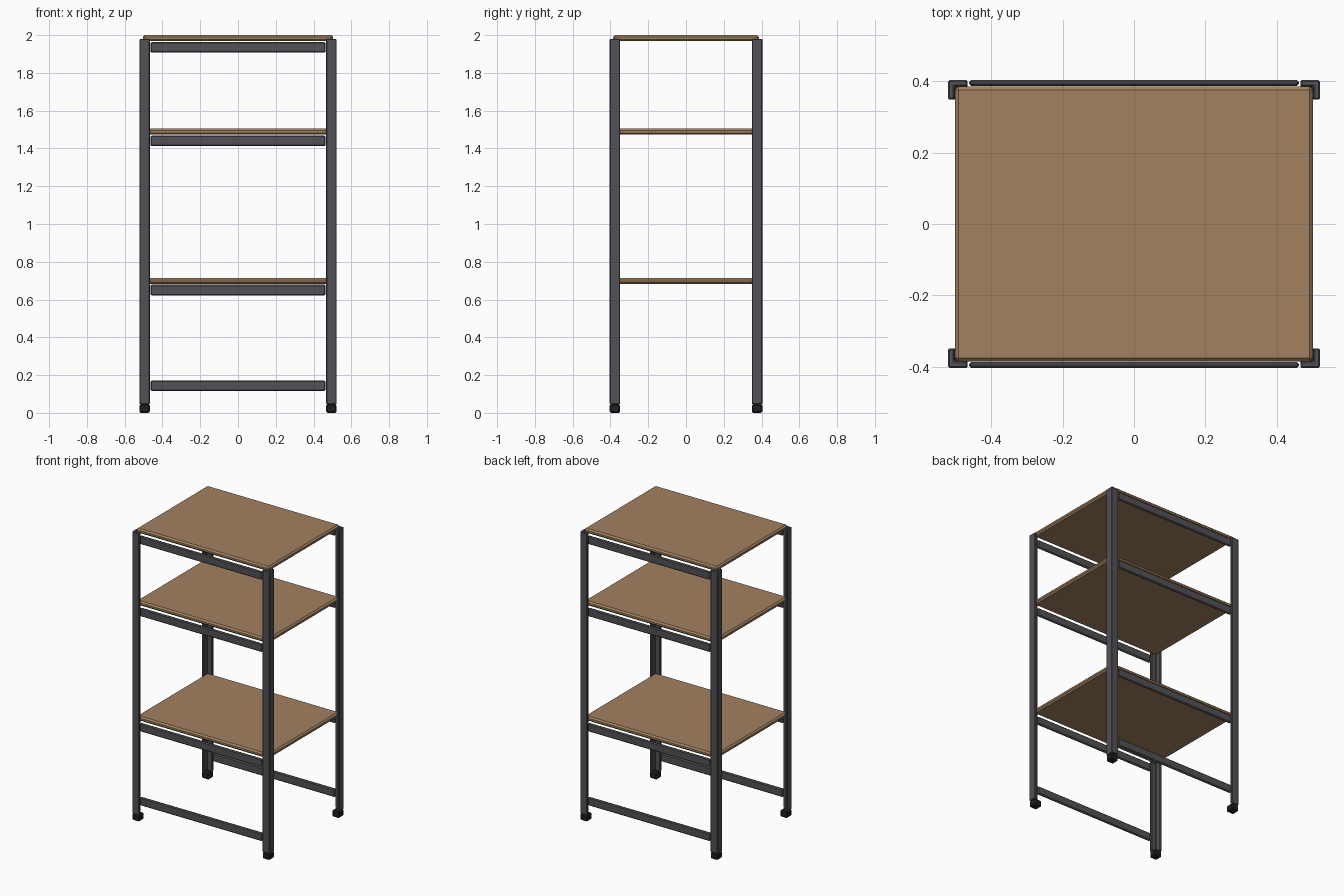
import bpy, bmesh

if "Cube" in bpy.data.objects:
    bpy.data.objects.remove(bpy.data.objects["Cube"], do_unlink=True)


def material(name, rgb):
    mat = bpy.data.materials.new(name)
    mat.use_nodes = True
    mat.diffuse_color = (*rgb, 1)
    mat.node_tree.nodes["Principled BSDF"].inputs["Base Color"].default_value = (*rgb, 1)
    return mat


WOOD = material("brown wood", (0.36, 0.22, 0.115))
STEEL = material("dark grey steel", (0.085, 0.085, 0.095))
RUBBER = material("black rubber", (0.014, 0.014, 0.015))


def prism(name, outline, z0, z1, mat, bevel):
    """Extrude an outline in the xy plane from z0 to z1 and chamfer its edges."""
    bm = bmesh.new()
    face = bm.faces.new([bm.verts.new((x, y, z0)) for x, y in outline])
    grown = bmesh.ops.extrude_face_region(bm, geom=[face])["geom"]
    for v in grown:
        if isinstance(v, bmesh.types.BMVert):
            v.co.z = z1
    bmesh.ops.recalc_face_normals(bm, faces=bm.faces)
    mesh = bpy.data.meshes.new(name)
    bm.to_mesh(mesh)
    bm.free()
    mesh.materials.append(mat)
    obj = bpy.data.objects.new(name, mesh)
    bpy.context.collection.objects.link(obj)
    mod = obj.modifiers.new("edge chamfer", "BEVEL")
    mod.width = bevel
    mod.segments = 1
    return obj


def box(name, x0, x1, y0, y1, z0, z1, mat, bevel):
    return prism(name, [(x0, y0), (x1, y0), (x1, y1), (x0, y1)], z0, z1, mat, bevel)


X, Y = 0.522, 0.404      # outer half sizes of the frame
ARM, THICK = 0.055, 0.018  # angle section

# Corner legs of angle steel, each on a rubber foot
for sx, side in ((1, "left"), (-1, "right")):
    for sy, end in ((-1, "front"), (1, "back")):
        section = [(0, 0), (ARM, 0), (ARM, THICK), (THICK, THICK), (THICK, ARM), (0, ARM)]
        outline = [(sx * (X - a), sy * (Y - b)) for a, b in section]
        prism(f"{end}_{side}_leg", outline, 0.045, 1.98, STEEL, 0.004)
        xs = sorted((sx * X, sx * (X - ARM)))
        ys = sorted((sy * Y, sy * (Y - ARM)))
        box(f"{end}_{side}_foot", *xs, *ys, 0, 0.045, RUBBER, 0.007)

# Front and back rails: one near the floor and one under each shelf
for level, z in (("bottom", 0.115), ("lower", 0.622), ("middle", 1.412), ("upper", 1.907)):
    for sy, end in ((-1, "front"), (1, "back")):
        ys = sorted((sy * Y, sy * (Y - 0.017)))
        box(f"{level}_{end}_rail", -0.463, 0.463, *ys, z, z + 0.057, STEEL, 0.006)

# Wooden shelves
for level, z in (("lower", 0.682), ("middle", 1.473), ("top", 1.968)):
    box(f"{level}_shelf", -0.503, 0.503, -0.386, 0.386, z, z + 0.032, WOOD, 0.01)
